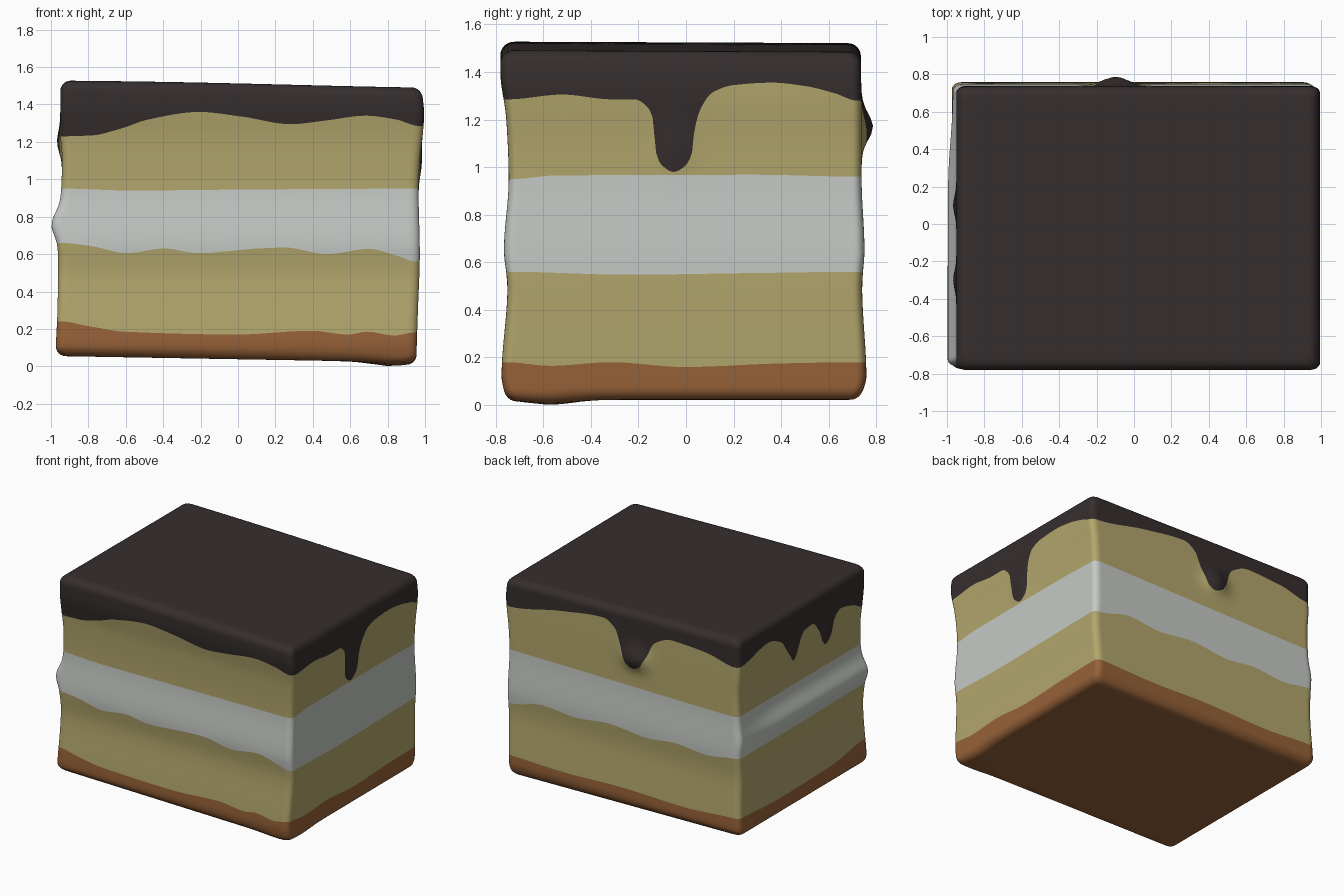
import bpy, math
from math import exp, sin, cos, pi

if "Cube" in bpy.data.objects:
    bpy.data.objects.remove(bpy.data.objects["Cube"])


def curve(*pts):
    """Smooth monotone interpolation through (position, value) points."""
    n = len(pts)
    d = [(pts[i + 1][1] - pts[i][1]) / (pts[i + 1][0] - pts[i][0]) for i in range(n - 1)]
    m = [0.0] * n
    for i in range(1, n - 1):
        if d[i - 1] * d[i] > 0:
            m[i] = 2 * d[i - 1] * d[i] / (d[i - 1] + d[i])

    def f(x):
        if x <= pts[0][0]:
            return pts[0][1]
        if x >= pts[-1][0]:
            return pts[-1][1]
        i = max(k for k in range(n - 1) if pts[k][0] <= x)
        h = pts[i + 1][0] - pts[i][0]
        t = (x - pts[i][0]) / h
        return ((2 * t**3 - 3 * t**2 + 1) * pts[i][1] + (t**3 - 2 * t**2 + t) * h * m[i]
                + (3 * t**2 - 2 * t**3) * pts[i + 1][1] + (t**3 - t**2) * h * m[i + 1])
    return f


# Layer boundary heights along each side (x for front/back, y for left/right)
GLAZE = {
    'front': curve((-.95, 1.23), (-.8, 1.235), (-.65, 1.27), (-.5, 1.32), (-.23, 1.36), (0, 1.335),
                   (.26, 1.295), (.45, 1.315), (.66, 1.34), (.82, 1.32), (.95, 1.285)),
    'right': curve((-.73, 1.285), (-.5, 1.305), (-.3, 1.285), (-.2, 1.285), (-.145, 1.245), (-.125, 1.17),
                   (-.122, 1.06), (-.1, 1.01), (-.05, .98), (.0, 1.005), (.03, 1.06), (.042, 1.15),
                   (.07, 1.24), (.13, 1.315), (.22, 1.345), (.38, 1.355), (.52, 1.34), (.64, 1.31), (.73, 1.28)),
    'back': curve((-.95, 1.32), (-.7, 1.37), (-.42, 1.385), (-.27, 1.32), (-.21, 1.2), (-.16, 1.12),
                  (-.1, 1.10), (-.05, 1.12), (.0, 1.22), (.05, 1.35), (.15, 1.405), (.5, 1.36), (.95, 1.28)),
    'left': curve((-.73, 1.23), (-.6, 1.28), (-.45, 1.31), (-.385, 1.26), (-.35, 1.16), (-.3, 1.11),
                  (-.25, 1.15), (-.2, 1.25), (-.12, 1.32), (-.03, 1.31), (.04, 1.22), (.1, 1.14),
                  (.16, 1.21), (.24, 1.32), (.4, 1.38), (.73, 1.32)),
}
CREAM_TOP = {
    'front': curve((-.95, .95), (-.6, .94), (0, .945), (.95, .95)),
    'right': curve((-.73, .95), (-.55, .965), (.3, .968), (.73, .96)),
    'back': curve((-.95, .95), (.95, .96)),
    'left': curve((-.73, .95), (.73, .95)),
}
CREAM_BOTTOM = {
    'front': curve((-.95, .66), (-.8, .645), (-.6, .605), (-.4, .63), (-.22, .605), (.1, .63),
                   (.25, .635), (.47, .60), (.7, .628), (.85, .59), (.95, .56)),
    'right': curve((-.73, .56), (-.25, .548), (.3, .555), (.73, .56)),
    'back': curve((-.95, .645), (-.7, .61), (-.45, .63), (-.2, .605), (.1, .63), (.4, .60), (.65, .62), (.95, .56)),
    'left': curve((-.73, .66), (0, .65), (.73, .645)),
}
BASE_TOP = {
    'front': curve((-.95, .24), (-.8, .215), (-.6, .185), (0, .17), (.4, .19), (.6, .17), (.7, .185), (.85, .165), (.95, .18)),
    'right': curve((-.73, .18), (-.55, .165), (-.3, .18), (0, .16), (.4, .175), (.73, .18)),
    'back': curve((-.95, .2), (-.5, .175), (0, .185), (.5, .17), (.95, .18)),
    'left': curve((-.73, .24), (-.3, .19), (.3, .18), (.73, .2)),
}

# Side silhouettes against height
X_MIN = curve((.05, -.975), (.3, -.965), (.6, -.96), (.95, -.945), (1.1, -.94), (1.25, -.95), (1.45, -.95))
X_MAX = curve((.05, .955), (.3, .962), (.6, .972), (.95, .965), (1.1, .972), (1.35, .995), (1.48, .985))
Y_MIN = curve((.05, -.765), (.12, -.775), (.5, -.75), (.65, -.765), (.95, -.745), (1.2, -.755), (1.4, -.78))
Y_MAX = curve((.05, .745), (.12, .758), (.5, .74), (.65, .75), (.95, .738), (1.2, .738), (1.48, .735))


def top_z(u, v):
    return 1.507 - .015 * u - .003 * v + .004 * cos(u * 2 + 1)


def bottom_z(u, v):
    return .038 - .016 * u - .022 * exp(-((u - .9) / .14)**2 - ((v + .8) / .2)**2)


def bump(a, width):
    return exp(-(a / width)**2)


def place(u, v, z, inset=0):
    """Turn a normalised outline point and a height into a position."""
    x0 = X_MIN(z) - .043 * bump(z - .76, .085) * (.3 + .7 / (1 + exp(8 * (v - .6))))
    x = x0 + (X_MAX(z) - x0) * (u + 1) / 2
    y = Y_MIN(z) + (Y_MAX(z) - Y_MIN(z)) * (v + 1) / 2
    # swelling of the drips
    if v > .99:
        y += .048 * bump(x + .1, .1) * bump(z - 1.17, .075)
    if u > .99:
        x += .012 * bump(y + .05, .07) * bump(z - 1.08, .09)
    if u < -.99:
        x -= .02 * (bump(y - .1, .07) + bump(y + .3, .07)) * bump(z - 1.19, .08)
    return (x * (1 - inset / .97), y * (1 - inset / .76), z)


# Rounded rectangle outline, counter-clockwise from the front left
R = .05
outline = []
for k, n in enumerate((170, 140, 170, 140)):
    a = k * pi / 2
    side = [(-1 + R + (2 - 2 * R) * i / n, -1) for i in range(n)]
    side += [(1 - R + R * sin(t * pi / 12), -1 + R - R * cos(t * pi / 12)) for t in range(6)]
    outline += [(u * cos(a) - v * sin(a), u * sin(a) + v * cos(a)) for u, v in side]


def height(table, u, v):
    if abs(u) > abs(v):
        return table['right' if u > 0 else 'left'](v * .75)
    return table['back' if v > 0 else 'front'](u * .97)


heights = [[height(t, u, v) for u, v in outline] for t in (BASE_TOP, CREAM_BOTTOM, CREAM_TOP, GLAZE)]
EDGE = .055
low = [bottom_z(u, v) + EDGE for u, v in outline]
high = [top_z(u, v) - EDGE for u, v in outline]


def band(a, b, rows):
    """Rings of points running from height list a to height list b."""
    return [[place(u, v, a[i] + (b[i] - a[i]) * r / rows) for i, (u, v) in enumerate(outline)]
            for r in range(rows + 1)]


def cap(edge, surface, sign):
    """Rounded edge followed by shrinking rings over the flat face."""
    rings = []
    for k in range(1, 7):
        t = k * pi / 12
        rings.append([place(u, v, edge[i] + sign * EDGE * sin(t), EDGE * (1 - cos(t)))
                      for i, (u, v) in enumerate(outline)])
    last = rings[-1]
    for s in (.95, .88, .8, .7, .5, .25, .02):
        rings.append([(p[0] * s, p[1] * s, surface(u * s, v * s)) for p, (u, v) in zip(last, outline)])
    return rings


def material(name, rgb):
    m = bpy.data.materials.new(name)
    m.diffuse_color = (*rgb, 1)
    m.use_nodes = True
    m.node_tree.nodes["Principled BSDF"].inputs["Base Color"].default_value = m.diffuse_color
    return m


def build(name, rings, mat, closed=False):
    n = len(outline)
    verts = [p for ring in rings for p in ring]
    faces = [(r * n + i, r * n + (i + 1) % n, (r + 1) * n + (i + 1) % n, (r + 1) * n + i)
             for r in range(len(rings) - 1) for i in range(n)]
    if closed == 'top':
        faces.append(tuple(range((len(rings) - 1) * n, len(rings) * n)))
    if closed == 'bottom':
        faces.append(tuple(reversed(range(n))))
    me = bpy.data.meshes.new(name)
    me.from_pydata(verts, [], faces)
    me.materials.append(mat)
    me.shade_smooth()
    ob = bpy.data.objects.new(name, me)
    bpy.context.collection.objects.link(ob)


chocolate = material('dark chocolate', (.037, .027, .027))
sponge = material('yellow sponge', (.45, .385, .152))
cream = material('white cream', (.56, .59, .56))
crust = material('brown crust', (.31, .122, .04))

# Layers from the bottom up
build('base_crust', cap(low, bottom_z, -1)[::-1] + band(low, heights[0], 4), crust, 'bottom')
build('lower_sponge', band(heights[0], heights[1], 7), sponge)
build('cream_filling', band(heights[1], heights[2], 10), cream)
build('upper_sponge', band(heights[2], heights[3], 9), sponge)
build('chocolate_glaze', band(heights[3], high, 10) + cap(high, top_z, 1), chocolate, 'top')
